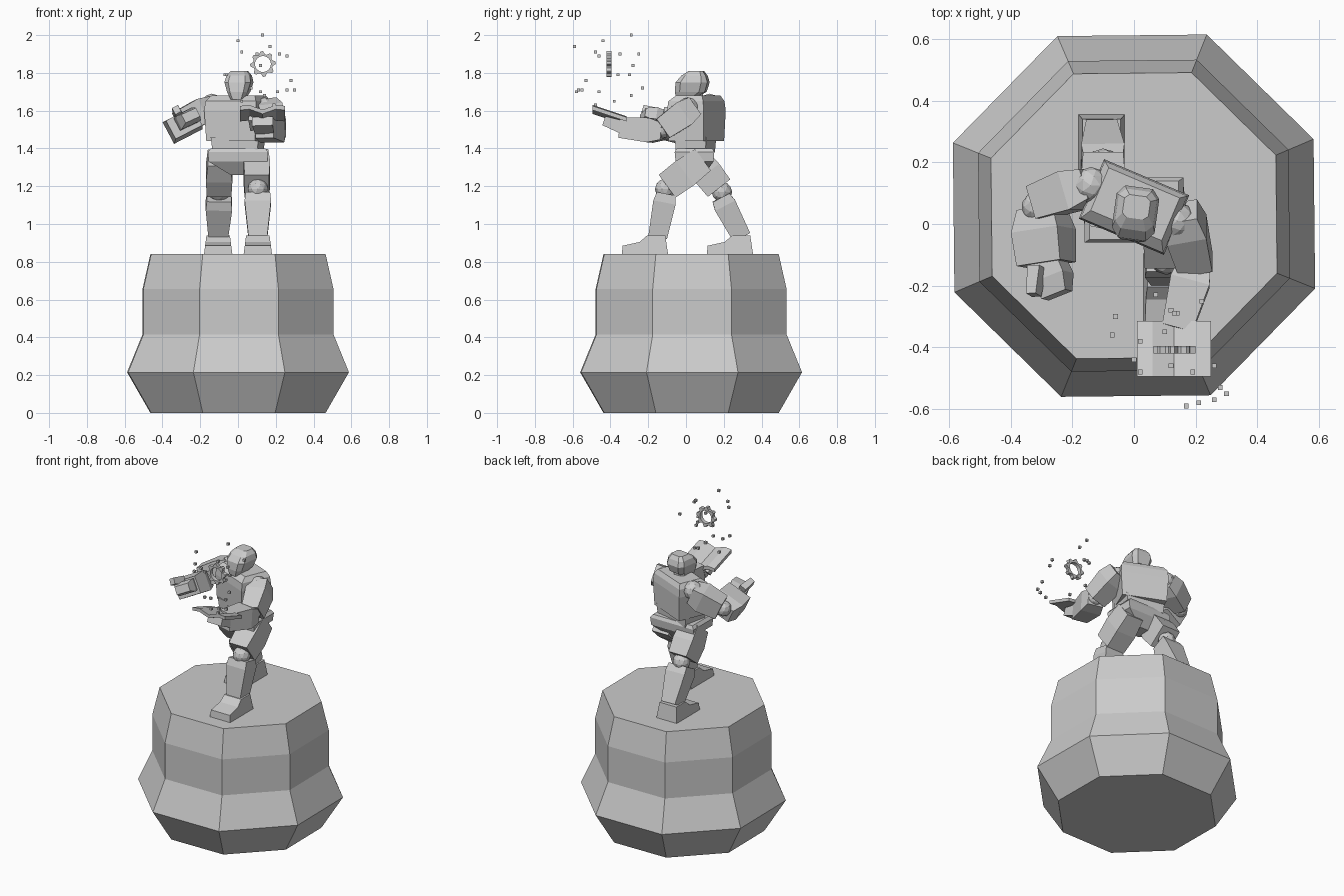
import bpy, bmesh, math
from mathutils import Vector, Matrix

cube = bpy.data.objects.get("Cube")
if cube:
    bpy.data.objects.remove(cube, do_unlink=True)

# One stone material for the whole statue
GREY = (0.6, 0.6, 0.6, 1)
stone = bpy.data.materials.new("stone grey")
stone.use_nodes = True
stone.diffuse_color = GREY
stone.node_tree.nodes["Principled BSDF"].inputs["Base Color"].default_value = GREY


def finish(name, bm):
    bmesh.ops.recalc_face_normals(bm, faces=bm.faces)
    mesh = bpy.data.meshes.new(name)
    bm.to_mesh(mesh)
    bm.free()
    mesh.materials.append(stone)
    obj = bpy.data.objects.new(name, mesh)
    bpy.context.collection.objects.link(obj)
    return obj


def loft(name, rings, closed=False):
    """Skin a list of equal point rings; cap the ends unless closed."""
    bm = bmesh.new()
    loops = [[bm.verts.new(p) for p in ring] for ring in rings]
    n = len(loops[0])
    pairs = list(zip(loops, loops[1:]))
    if closed:
        pairs.append((loops[-1], loops[0]))
    for a, b in pairs:
        for i in range(n):
            j = (i + 1) % n
            bm.faces.new((a[i], a[j], b[j], b[i]))
    if not closed:
        bm.faces.new(loops[0])
        bm.faces.new(loops[-1])
    return finish(name, bm)


def section(w, d, cut=0.0):
    """Rectangle, or an octagon when the corners are cut."""
    x, y = w / 2, d / 2
    if not cut:
        return [(-x, -y), (x, -y), (x, y), (-x, y)]
    a, b = x * (1 - cut), y * (1 - cut)
    return [(-a, -y), (a, -y), (x, -b), (x, b), (a, y), (-a, y), (-x, b), (-x, -b)]


def limb(name, p, q, stations, hint=(1, 0, 0), roll=0):
    """Tapered block from p to q; stations are (fraction, width, depth)."""
    p, q = Vector(p), Vector(q)
    z = (q - p).normalized()
    x = Vector(hint)
    x = (x - z * x.dot(z)).normalized()
    x = Matrix.Rotation(math.radians(roll), 3, z) @ x
    y = z.cross(x)
    return loft(name, [[p.lerp(q, t) + x * u + y * v for u, v in section(w, d)]
                       for t, w, d in stations])


def stack(name, centre, yaw, levels, cut=0.0):
    """Upright loft; levels are (z, width, depth, forward shift)."""
    turn = Matrix.Rotation(math.radians(yaw), 3, 'Z')
    c = Vector(centre)
    return loft(name, [[c + turn @ Vector((u, v + s, z)) for u, v in section(w, d, cut)]
                       for z, w, d, s in levels])


def ball(name, centre, r):
    bm = bmesh.new()
    bmesh.ops.create_icosphere(bm, subdivisions=2, radius=r,
                               matrix=Matrix.Translation(centre))
    return finish(name, bm)


# Eight-sided pedestal
rings = []
for z, r in ((0, .5), (.215, .633), (.415, .545), (.655, .545), (.84, .5)):
    rings.append([(r * math.cos(a), r * math.sin(a) + .027, z)
                  for a in (math.radians(23.1 + 45 * i) for i in range(8))])
loft("pedestal", rings)


# Feet: side profile with a narrower top
def foot(name, x, heel):
    profile = [(0, 0), (-.245, 0), (-.24, .045), (-.15, .065), (-.11, .1), (-.015, .1)]
    sides = []
    for s in (-1, 1):
        sides.append([(x + s * (.075 - .13 * z), heel + y, .84 + z) for y, z in profile])
    loft(name, sides)


foot("left_foot", .105, -.095)
foot("right_foot", -.105, .355)

# Legs: left leg steps forward, right leg pushes back
SHIN = [(0, .13, .1), (.2, .14, .12), (1, .1, .1)]
THIGH = [(0, .12, .14), (.5, .14, .16), (1, .13, .15)]
limb("left_thigh", (.1, .09, 1.34), (.1, -.1, 1.2), THIGH)
ball("left_knee", (.105, -.11, 1.185), .055)
limb("left_shin", (.105, -.105, 1.16), (.105, -.15, .93), SHIN)
limb("right_thigh", (-.1, .05, 1.35), (-.1, .175, 1.19), THIGH)
ball("right_knee", (-.1, .19, 1.17), .055)
limb("right_shin", (-.1, .185, 1.14), (-.105, .295, .93), SHIN)

# Trunk, twisted with the left shoulder forward
stack("pelvis", (0, .045, 0), 0,
      [(1.26, .08, .1, 0), (1.33, .31, .2, 0), (1.38, .32, .21, 0), (1.4, .29, .19, 0)])
stack("waist", (0, .05, 0), -12, [(1.38, .24, .16, 0), (1.46, .26, .17, 0)])
stack("chest", (0, .055, 0), -23,
      [(1.44, .28, .2, 0), (1.6, .3, .21, 0), (1.65, .29, .2, 0), (1.68, .25, .15, .01)])
stack("neck", (0, .05, 0), 0, [(1.66, .08, .08, 0), (1.7, .08, .08, 0)], .4)

# Helmeted head
stack("head", (.005, .035, 0), -8,
      [(1.66, .07, .09, -.04), (1.7, .11, .16, -.01), (1.75, .14, .17, 0),
       (1.785, .125, .13, .01), (1.81, .085, .075, .02)], .35)

# Left arm, bent forward under the book
ARM = [(0, .1, .11), (.35, .13, .14), (1, .11, .12)]
FOREARM = [(0, .1, .09), (.3, .13, .13), (1, .1, .11)]
ball("left_shoulder", (.14, .01, 1.61), .06)
limb("left_upper_arm", (.155, .04, 1.62), (.2, -.13, 1.5), ARM)
ball("left_elbow", (.2, -.13, 1.5), .05)
limb("left_forearm", (.2, -.12, 1.49), (.14, -.34, 1.51), FOREARM)
limb("left_palm", (.14, -.33, 1.51), (.13, -.43, 1.545), [(0, .1, .07), (1, .11, .05)])
limb("left_thumb", (.085, -.34, 1.51), (.07, -.4, 1.56), [(0, .04, .04), (1, .03, .03)])

# Right arm, held out to the side
ball("right_shoulder", (-.14, .125, 1.63), .06)
limb("right_upper_arm", (-.14, .13, 1.62), (-.31, .07, 1.54), ARM, hint=(0, 1, 0))
ball("right_elbow", (-.315, .055, 1.53), .05)
limb("right_forearm", (-.3, .05, 1.51), (-.285, -.13, 1.535),
     [(0, .13, .1), (.4, .17, .13), (1, .16, .11)], roll=28)
limb("right_palm", (-.28, -.12, 1.545), (-.25, -.23, 1.575),
     [(0, .1, .07), (.5, .12, .08), (1, .09, .05)], roll=28)
limb("right_thumb", (-.315, -.14, 1.58), (-.325, -.23, 1.605), [(0, .045, .05), (1, .035, .04)], roll=28)

# Open book: gull-wing section swept along a tilted line
wing = [(-.12, .02), (-.07, .025), (0, 0), (.07, .025), (.12, .02)]
outline = wing + [(x, z - .022) for x, z in reversed(wing)]
loft("open_book", [[(.13 + x, y, base + z) for x, z in outline]
                   for y, base in ((-.315, 1.545), (-.495, 1.605))])

# Floating gear: square section swept round, raised at the teeth
rings = []
for i in range(32):
    a = math.tau * i / 32
    outer = .068 if i % 4 < 2 else .053
    rings.append([(.132 + r * math.cos(a), y, 1.847 + r * math.sin(a))
                  for r, y in ((.042, -.42), (outer, -.42), (outer, -.395), (.042, -.395))])
loft("floating_gear", rings, closed=True)

# Floating sparks
SPARKS = [(.13, -.29, 2), (0, -.44, 1.97), (.17, -.59, 1.94), (.22, -.25, 1.9),
          (.26, -.46, 1.89), (.1, -.35, 1.9), (.12, -.28, 1.84), (-.06, -.3, 1.79),
          (.28, -.53, 1.76), (.26, -.57, 1.71), (.21, -.58, 1.7), (.12, -.46, 1.7),
          (.07, -.23, 1.72), (.14, -.29, 1.68), (-.07, -.36, 1.79), (.19, -.48, 1.63),
          (.02, -.48, 1.91), (.3, -.55, 1.71), (.02, -.38, 1.65)]
bm = bmesh.new()
for spot in SPARKS:
    bmesh.ops.create_cube(bm, size=.015, matrix=Matrix.Translation(spot))
finish("sparks", bm)
